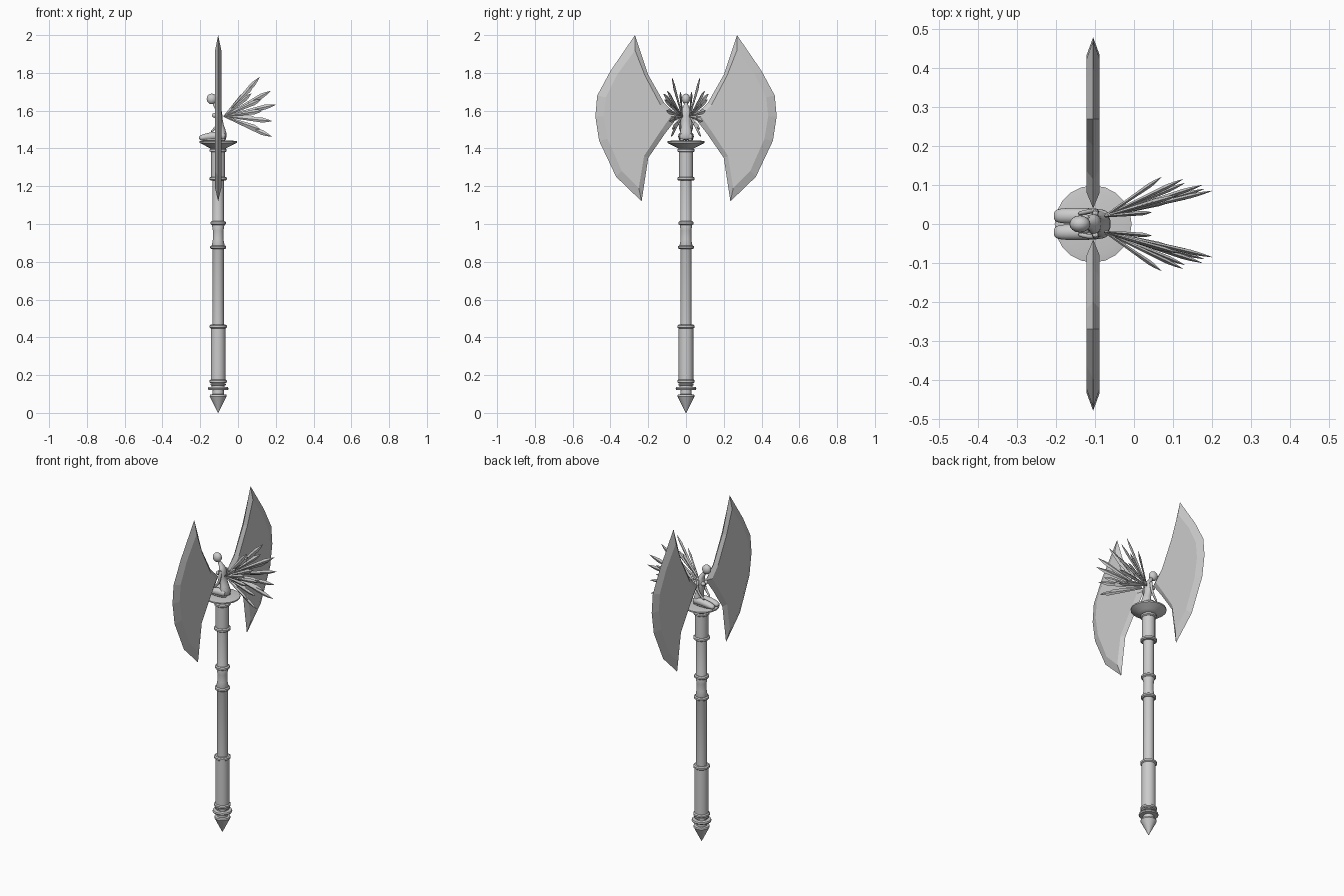
import bpy, bmesh, math
from mathutils import Vector

AX = -0.105  # x of the handle axis


def finish(name, bm, smooth=None, mirror=False, subsurf=0):
    bmesh.ops.recalc_face_normals(bm, faces=bm.faces)
    me = bpy.data.meshes.new(name)
    bm.to_mesh(me)
    bm.free()
    ob = bpy.data.objects.new(name, me)
    bpy.context.collection.objects.link(ob)
    if mirror:
        m = ob.modifiers.new("mirror", 'MIRROR')
        m.use_axis = (False, True, False)
        m.use_mirror_merge = False
    if subsurf:
        s = ob.modifiers.new("subsurf", 'SUBSURF')
        s.levels = s.render_levels = subsurf
    if smooth:
        bpy.ops.object.select_all(action='DESELECT')
        ob.select_set(True)
        bpy.context.view_layer.objects.active = ob
        bpy.ops.object.shade_smooth_by_angle(angle=math.radians(smooth))
    return ob


def skin_rings(bm, rings):
    for a, b in zip(rings, rings[1:]):
        n = len(a)
        for i in range(n):
            bm.faces.new((a[i], a[(i + 1) % n], b[(i + 1) % n], b[i]))
    bm.faces.new(rings[0])
    bm.faces.new(rings[-1])


def lathe(name, profile, sides=20):
    """Turn a (radius, z) profile about the handle axis."""
    bm = bmesh.new()
    rings = [[bm.verts.new((AX + r * math.cos(2 * math.pi * i / sides),
                            r * math.sin(2 * math.pi * i / sides), z))
              for i in range(sides)] for r, z in profile]
    skin_rings(bm, rings)
    return finish(name, bm, 35)


def limb(name, path, mirror=False, sides=10):
    """Loft ellipses along a path of (x, y, z, side radius, depth radius)."""
    bm = bmesh.new()
    pts = [Vector(p[:3]) for p in path]
    rings = []
    for k, p in enumerate(path):
        t = (pts[min(k + 1, len(pts) - 1)] - pts[max(k - 1, 0)]).normalized()
        n = t.cross(Vector((0, 1, 0))).normalized()
        s = n.cross(t)
        rings.append([bm.verts.new(pts[k] + s * p[3] * math.cos(a) + n * p[4] * math.sin(a))
                      for a in (2 * math.pi * i / sides for i in range(sides))])
    skin_rings(bm, rings)
    return finish(name, bm, 80, mirror, 1)


def ball(name, centre, radii, mirror=False):
    bm = bmesh.new()
    bmesh.ops.create_uvsphere(bm, u_segments=16, v_segments=10, radius=1)
    for v in bm.verts:
        v.co = Vector(c + q * r for c, q, r in zip(centre, v.co, radii))
    return finish(name, bm, 80, mirror)


# Handle: pommel spike, grip, shaft with collars
lathe("pommel", [(0.001, 0), (0.045, 0.088), (0.043, 0.097), (0.03, 0.099), (0.03, 0.12),
                 (0.052, 0.122), (0.055, 0.128), (0.052, 0.136), (0.034, 0.138), (0.034, 0.145),
                 (0.041, 0.147), (0.041, 0.154), (0.034, 0.156), (0.034, 0.17)])
lathe("grip", [(0.039, 0.16), (0.039, 0.455)])
lathe("shaft", [(0.03, 0.45), (0.03, 0.875), (0.034, 0.885), (0.028, 0.92), (0.028, 0.965),
                (0.034, 1.0), (0.03, 1.01), (0.03, 1.24)])
lathe("upper_shaft", [(0.037, 1.235), (0.037, 1.40)])
for i, (r, z) in enumerate([(0.046, 0.167), (0.046, 0.457), (0.042, 0.877),
                            (0.041, 1.005), (0.046, 1.24), (0.045, 1.39)]):
    lathe(f"collar_{i + 1}", [(r - 0.007, z - 0.01), (r, z - 0.005), (r, z + 0.005), (r - 0.007, z + 0.01)])
lathe("platform", [(0.04, 1.4), (0.06, 1.41), (0.099, 1.43), (0.099, 1.438), (0.08, 1.441)])

# Blades: sharp outline with a thicker inner flat
outline = [(0.27, 2.0), (0.40, 1.81), (0.47, 1.68), (0.48, 1.57), (0.46, 1.44), (0.37, 1.25),
           (0.235, 1.12), (0.2, 1.35), (0.11, 1.48), (0.04, 1.57), (0.115, 1.64), (0.2, 1.79)]
flat = [(0.27, 1.92), (0.365, 1.79), (0.425, 1.67), (0.435, 1.57), (0.415, 1.45), (0.34, 1.28),
        (0.25, 1.19), (0.222, 1.36), (0.132, 1.495), (0.08, 1.57), (0.135, 1.63), (0.217, 1.785)]
bm = bmesh.new()
edge = [bm.verts.new((AX, y, z)) for y, z in outline]
for side in (-1, 1):
    inner = [bm.verts.new((AX + side * 0.0165, y, z)) for y, z in flat]
    n = len(edge)
    for i in range(n):
        bm.faces.new((edge[i], edge[(i + 1) % n], inner[(i + 1) % n], inner[i]))
    bm.faces.new(inner)
finish("blades", bm, mirror=True)

# Kneeling figure facing -x
limb("torso", [(-0.085, 0, 1.44, 0.036, 0.028), (-0.085, 0, 1.48, 0.037, 0.029),
               (-0.097, 0, 1.525, 0.023, 0.019), (-0.105, 0, 1.57, 0.029, 0.024),
               (-0.102, 0, 1.605, 0.029, 0.018), (-0.115, 0, 1.62, 0.012, 0.012),
               (-0.128, 0, 1.645, 0.012, 0.012)])
ball("head", (-0.139, 0, 1.662), (0.027, 0.022, 0.028))
ball("bust", (-0.125, 0.013, 1.575), (0.013, 0.012, 0.012), True)
limb("thighs", [(-0.062, 0.018, 1.463, 0.018, 0.02), (-0.10, 0.02, 1.468, 0.022, 0.024),
                (-0.15, 0.021, 1.464, 0.022, 0.022), (-0.19, 0.021, 1.458, 0.021, 0.017),
                (-0.207, 0.021, 1.452, 0.014, 0.01)], True)
limb("shins", [(-0.195, 0.021, 1.449, 0.015, 0.01), (-0.12, 0.023, 1.45, 0.018, 0.012),
               (-0.06, 0.02, 1.447, 0.01, 0.008)], True)
limb("arms", [(-0.10, 0.026, 1.603, 0.009, 0.01), (-0.098, 0.032, 1.575, 0.008, 0.009),
              (-0.10, 0.034, 1.54, 0.007, 0.008), (-0.118, 0.032, 1.51, 0.006, 0.007),
              (-0.145, 0.026, 1.485, 0.006, 0.006)], True)

# Wings: faceted feathers fanning out from the back
root = Vector((-0.075, 0.02, 1.57))
tips = [(0.115, 0.075, 1.778), (0.175, 0.10, 1.705), (0.20, 0.085, 1.632), (0.18, 0.09, 1.545),
        (0.18, 0.08, 1.462), (0.09, 0.07, 1.745), (0.07, 0.12, 1.69), (0.125, 0.115, 1.66),
        (0.13, 0.105, 1.60), (0.12, 0.075, 1.50), (0.045, 0.03, 1.70), (0.10, 0.06, 1.56)]
bm = bmesh.new()
for tip in tips:
    d = Vector(tip) - root
    thick = d.cross(Vector((0, 0, 1))).normalized()
    wide = thick.cross(d).normalized()
    rings = []
    for f, w, t in [(0, 0.003, 0.003), (0.55, 0.010, 0.005), (0.8, 0.013, 0.006),
                    (0.9, 0.008, 0.004), (1, 0.0005, 0.0005)]:
        c = root + d * f
        rings.append([bm.verts.new(c + o) for o in (wide * w, thick * t, -wide * w, -thick * t)])
    skin_rings(bm, rings)
finish("wings", bm, mirror=True)
